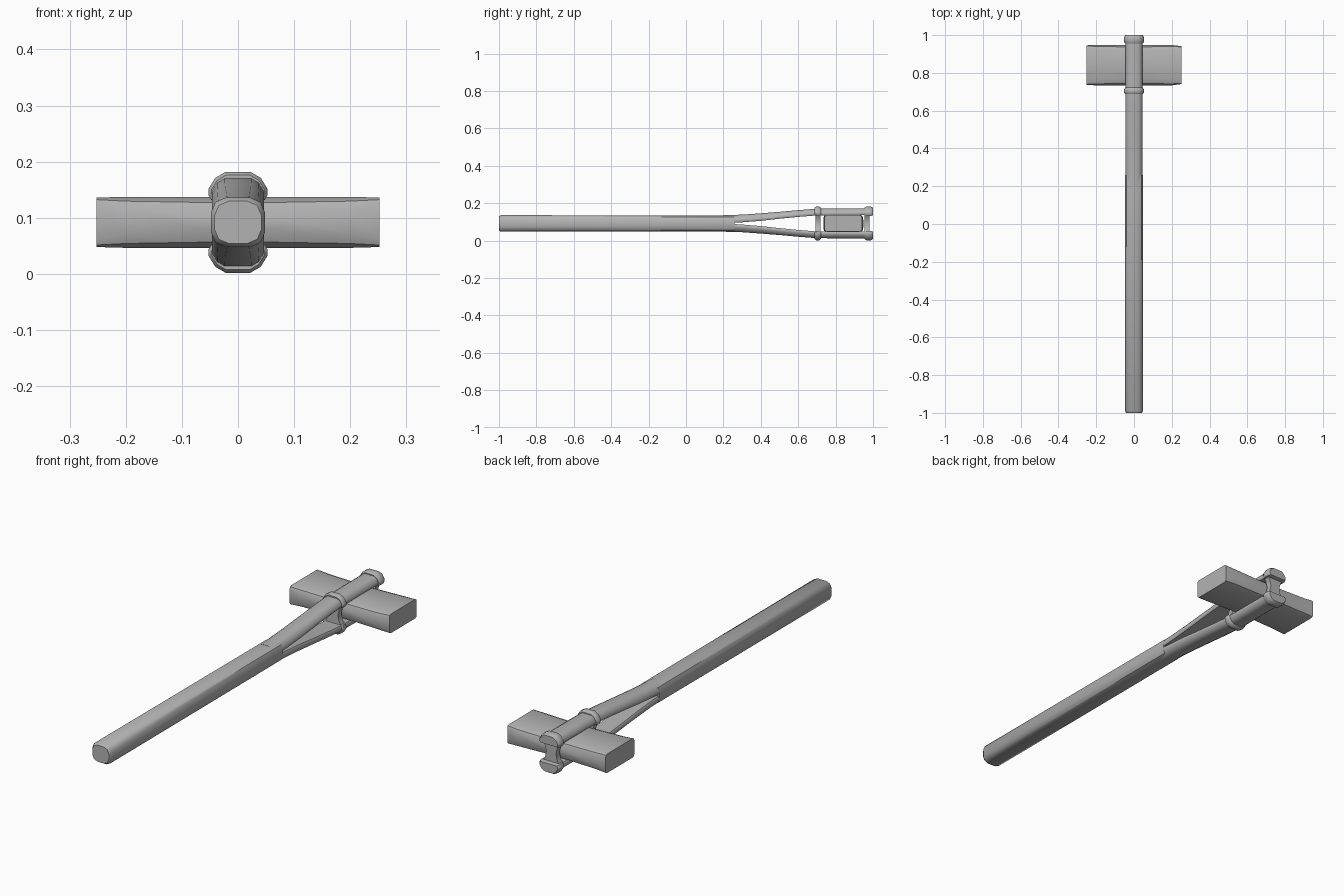
import bpy, bmesh, math
from mathutils import Vector

cube = bpy.data.objects.get("Cube")
if cube:
    bpy.data.objects.remove(cube, do_unlink=True)

MID = 0.092  # height of the handle axis

grey = bpy.data.materials.new("plain grey")
grey.use_nodes = True
colour = (0.45, 0.45, 0.45, 1)
grey.diffuse_color = colour
grey.node_tree.nodes["Principled BSDF"].inputs["Base Color"].default_value = colour


def octagon(w, h, c):
    """Chamfered rectangle with half sizes w, h and chamfer c."""
    quarter = [(w, h - c), (w - c * 0.3, h - c * 0.3), (w - c, h)]
    corners = quarter + [(-a, b) for a, b in reversed(quarter)]
    return corners + [(-a, -b) for a, b in corners]


def half_round(w, low, high):
    """Flat inner side, rounded outer side."""
    c = (high - low) * 0.62
    side = [(w * 0.9, low), (w, low + c * 0.3), (w, high - c),
            (w - c * 0.4, high - c * 0.35), (w - c, high)]
    return side + [(-a, b) for a, b in reversed(side)]


def loft(name, rings, angle=40):
    bm = bmesh.new()
    loops = [[bm.verts.new(p) for p in ring] for ring in rings]
    n = len(loops[0])
    for a, b in zip(loops, loops[1:]):
        for i in range(n):
            j = (i + 1) % n
            bm.faces.new((a[i], a[j], b[j], b[i]))
    bm.faces.new(loops[0])
    bm.faces.new(loops[-1])
    bmesh.ops.recalc_face_normals(bm, faces=bm.faces)
    mesh = bpy.data.meshes.new(name)
    bm.to_mesh(mesh)
    bm.free()
    obj = bpy.data.objects.new(name, mesh)
    bpy.context.collection.objects.link(obj)
    mesh.materials.append(grey)
    bpy.ops.object.select_all(action='DESELECT')
    obj.select_set(True)
    bpy.context.view_layer.objects.active = obj
    bpy.ops.object.shade_smooth_by_angle(angle=math.radians(angle))
    return obj


def along_y(section, y, sign=1):
    return [Vector((x, y, MID + sign * z)) for x, z in section]


# Solid handle shaft with a softened butt
shaft = [(-1, 0.042, 0.038), (-0.99, 0.048, 0.044), (0.26, 0.047, 0.043)]
loft("handle", [along_y(octagon(w, h, 0.026), y) for y, w, h in shaft])

# Split prongs, bands and end knobs, mirrored above and below
for sign, side in ((1, "upper"), (-1, "lower")):
    path = [(0.2, 0, 0.044), (0.3, 0.006, 0.047), (0.4, 0.014, 0.054),
            (0.5, 0.025, 0.062), (0.6, 0.035, 0.071), (0.7, 0.043, 0.079),
            (0.98, 0.044, 0.08)]
    loft(side + "_prong", [along_y(half_round(0.046, lo, hi), y, sign)
                           for y, lo, hi in path])
    for name, start, end in (("band", 0.688, 0.722), ("knob", 0.955, 1.0)):
        rings = []
        for t, inset in ((0, 0.006), (0.2, 0), (0.75, 0), (1, 0.007)):
            section = half_round(0.053 - inset, 0.04 + inset * 0.5, 0.09 - inset)
            rings.append(along_y(section, start + (end - start) * t, sign))
        loft(side + "_" + name, rings)

# Narrow-waisted ties joining the two prongs
for name, y0, y1 in (("front_tie", 0.692, 0.718), ("back_tie", 0.955, 0.982)):
    rings = []
    for z, w in ((-0.05, 0.046), (-0.03, 0.032), (0, 0.024), (0.03, 0.032), (0.05, 0.046)):
        rings.append([Vector((x, y, MID + z)) for x, y in
                      ((-w, y0), (w, y0), (w, y1), (-w, y1))])
    loft(name, rings)

# Hammer head: rounded block with squarer ends
head_y = 0.841
rings = []
for x, w, h, c in ((-0.252, 0.105, 0.044, 0.012), (-0.2, 0.107, 0.0455, 0.026),
                   (-0.06, 0.107, 0.0455, 0.034), (0.06, 0.107, 0.0455, 0.034),
                   (0.2, 0.107, 0.0455, 0.026), (0.252, 0.1, 0.044, 0.012)):
    rings.append([Vector((x, head_y + a, MID + b)) for a, b in octagon(w, h, c)])
loft("hammer_head", rings)
